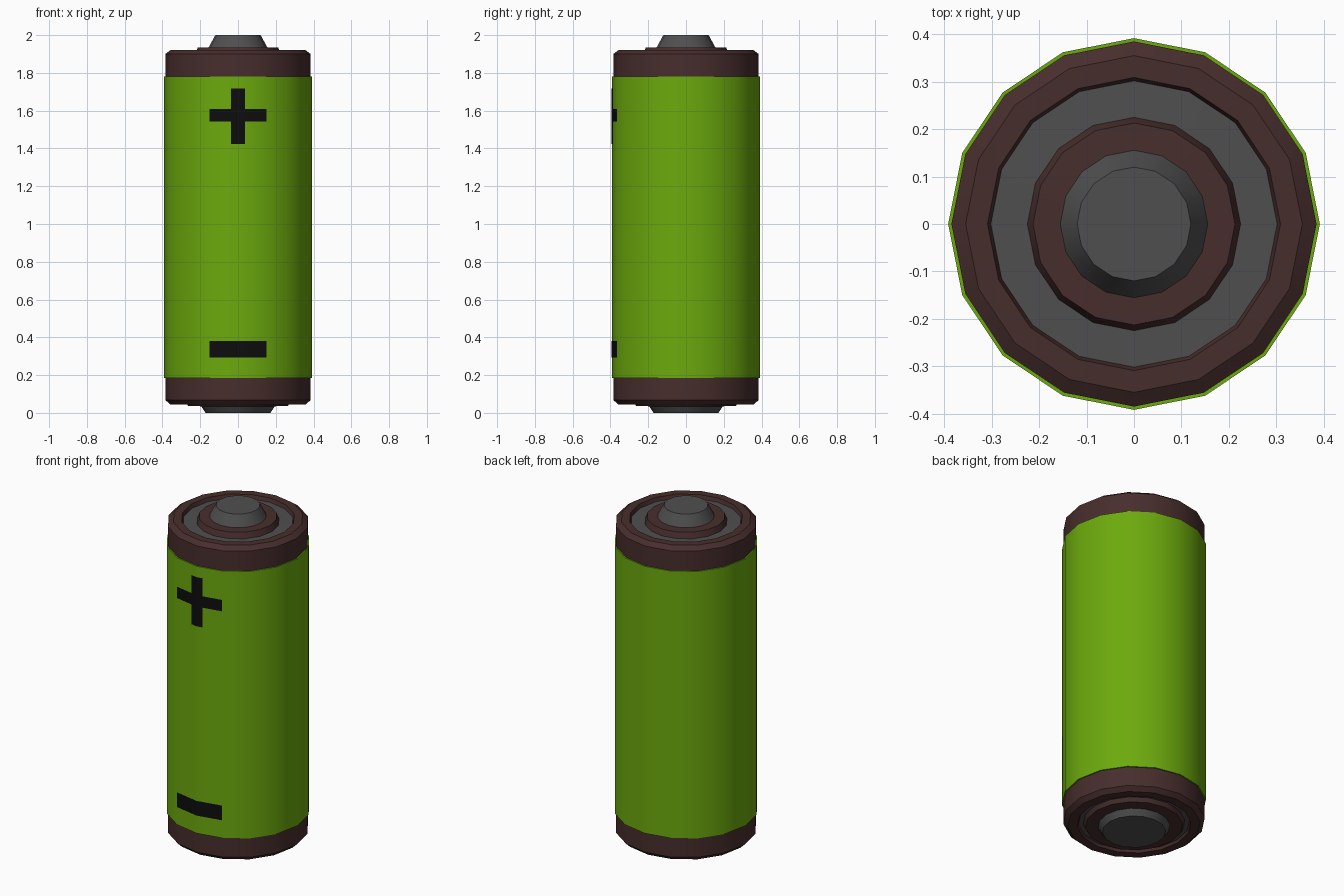
import bpy, bmesh, math

if "Cube" in bpy.data.objects:
    bpy.data.objects.remove(bpy.data.objects["Cube"])

SIDES = 16
R = 0.392


def material(name, rgb):
    m = bpy.data.materials.new(name)
    m.diffuse_color = (*rgb, 1)
    m.use_nodes = True
    m.node_tree.nodes["Principled BSDF"].inputs["Base Color"].default_value = m.diffuse_color
    return m


GREEN = material("green", (0.15, 0.40, 0.004))
BROWN = material("brown", (0.063, 0.027, 0.026))
STEEL = material("steel", (0.078, 0.078, 0.078))
BLACK = material("black", (0.004, 0.004, 0.004))


def finish(name, bm, mat):
    me = bpy.data.meshes.new(name)
    bm.to_mesh(me)
    bm.free()
    me.materials.append(mat)
    ob = bpy.data.objects.new(name, me)
    bpy.context.collection.objects.link(ob)
    for p in me.polygons:
        p.use_smooth = True
    bpy.context.view_layer.objects.active = ob
    ob.select_set(True)
    bpy.ops.object.shade_smooth_by_angle(angle=math.radians(30))
    ob.select_set(False)
    return ob


def lathe(name, profile, mat, cap=False):
    """Revolve (radius, z) points; cap closes the last ring."""
    bm = bmesh.new()
    rings = [[bm.verts.new((r * math.cos(a), r * math.sin(a), z))
              for a in (2 * math.pi * i / SIDES for i in range(SIDES))]
             for r, z in profile]
    for lo, hi in zip(rings, rings[1:]):
        for i in range(SIDES):
            j = (i + 1) % SIDES
            bm.faces.new((lo[i], lo[j], hi[j], hi[i]))
    if cap:
        face = rings[-1]
        up = profile[-1][1] > profile[0][1]
        bm.faces.new(face if up else face[::-1])
    # Profiles running downwards need their side faces turned outwards
    if profile[-1][1] < profile[0][1]:
        for f in bm.faces:
            if len(f.verts) == 4:
                f.normal_flip()
    return finish(name, bm, mat)


# Label sleeve with small ledges
lathe("sleeve", [(0.383, 0.185), (R, 0.185), (R, 1.782), (0.383, 1.782)], GREEN)

# Top end: rim, recessed plate, collar and terminal
lathe("top_rim", [(0.385, 1.775), (0.385, 1.90), (0.355, 1.922),
                  (0.309, 1.922), (0.302, 1.90)], BROWN)
lathe("top_plate", [(0.305, 1.899), (0.22, 1.90)], STEEL)
lathe("top_collar", [(0.225, 1.90), (0.213, 1.934), (0.154, 1.935)], BROWN)
lathe("top_terminal", [(0.156, 1.934), (0.12, 2.0)], STEEL, cap=True)

# Bottom end: rim, recessed plate, collar and terminal
lathe("bottom_rim", [(0.385, 0.19), (0.385, 0.069), (0.36, 0.045),
                     (0.309, 0.045), (0.302, 0.06)], BROWN)
lathe("bottom_plate", [(0.305, 0.0605), (0.27, 0.06)], STEEL)
lathe("bottom_collar", [(0.277, 0.061), (0.264, 0.036), (0.19, 0.035)], BROWN)
lathe("bottom_terminal", [(0.196, 0.036), (0.172, 0.0)], STEEL, cap=True)


# Polarity marks wrapped over the two front facets
def mark(name, bars):
    bm = bmesh.new()
    slope = (1 - math.cos(math.pi / 8)) / math.sin(math.pi / 8)
    for w, z0, z1 in bars:
        cols = [[bm.verts.new((x, -R - 0.002 + abs(x) * slope, z)) for z in (z0, z1)]
                for x in (-w, 0, w)]
        for a, b in zip(cols, cols[1:]):
            bm.faces.new((a[0], b[0], b[1], a[1]))
    return finish(name, bm, BLACK)


mark("plus_mark", [(0.15, 1.542, 1.610), (0.036, 1.424, 1.542), (0.036, 1.610, 1.718)])
mark("minus_mark", [(0.15, 0.292, 0.380)])
